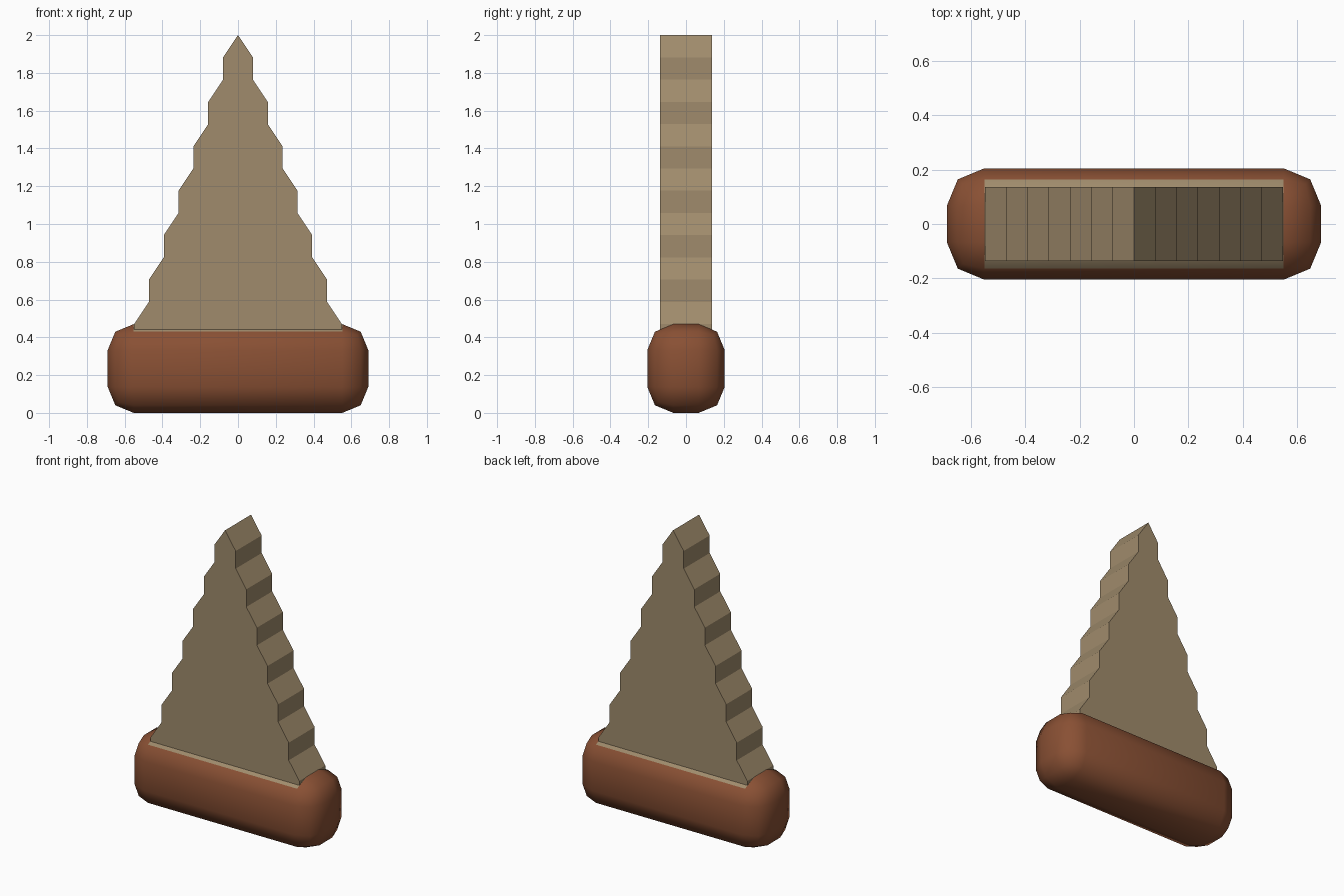
import bpy, bmesh

if "Cube" in bpy.data.objects:
    bpy.data.objects.remove(bpy.data.objects["Cube"])


def material(name, color):
    m = bpy.data.materials.new(name)
    m.diffuse_color = (*color, 1)
    m.use_nodes = True
    m.node_tree.nodes["Principled BSDF"].inputs["Base Color"].default_value = m.diffuse_color
    return m


brown = material("red_brown", (0.25, 0.08, 0.034))
tan = material("tan", (0.35, 0.26, 0.15))


def make_object(name, bm, mats):
    bmesh.ops.recalc_face_normals(bm, faces=bm.faces)
    me = bpy.data.meshes.new(name)
    bm.to_mesh(me)
    bm.free()
    for m in mats:
        me.materials.append(m)
    ob = bpy.data.objects.new(name, me)
    bpy.context.collection.objects.link(ob)
    return ob


# Base: a long block with two-step rounded edges
HX, HY, H = 0.69, 0.205, 0.47
bm = bmesh.new()
bmesh.ops.create_cube(bm, size=1)
for v in bm.verts:
    v.co = (v.co.x * 2 * HX, v.co.y * 2 * HY, (v.co.z + 0.5) * H)
bmesh.ops.bevel(bm, geom=bm.edges[:], offset=0.138, segments=2, profile=0.5,
                affect='EDGES', clamp_overlap=True)
# Tan bed along the top, between the rounded ends
for f in bm.faces:
    c = f.calc_center_median()
    f.material_index = int(c.z > 0.44 and abs(c.x) < 0.3)
base = make_object("base", bm, [brown, tan])
bpy.context.view_layer.objects.active = base
base.select_set(True)
bpy.ops.object.shade_smooth_by_angle(angle=0.87)

# Sail: stepped triangle, alternating slopes and uprights
STEPS, RUN, RISE = 7, 0.0785, 0.1177
right = [(0.55, 0.4)]
for i in range(STEPS):
    x, z = 0.55 - i * RUN, 0.47 + 2 * i * RISE
    right.append((x, z))
    if i < STEPS - 1:
        right.append((x - RUN, z + RISE))
right.append((0, 2))
outline = right + [(-x, z) for x, z in reversed(right[:-1])]
bm = bmesh.new()
face = bm.faces.new([bm.verts.new((x, -0.137, z)) for x, z in outline])
ext = bmesh.ops.extrude_face_region(bm, geom=[face])
for v in ext["geom"]:
    if isinstance(v, bmesh.types.BMVert):
        v.co.y = 0.137
make_object("stepped_sail", bm, [tan])
